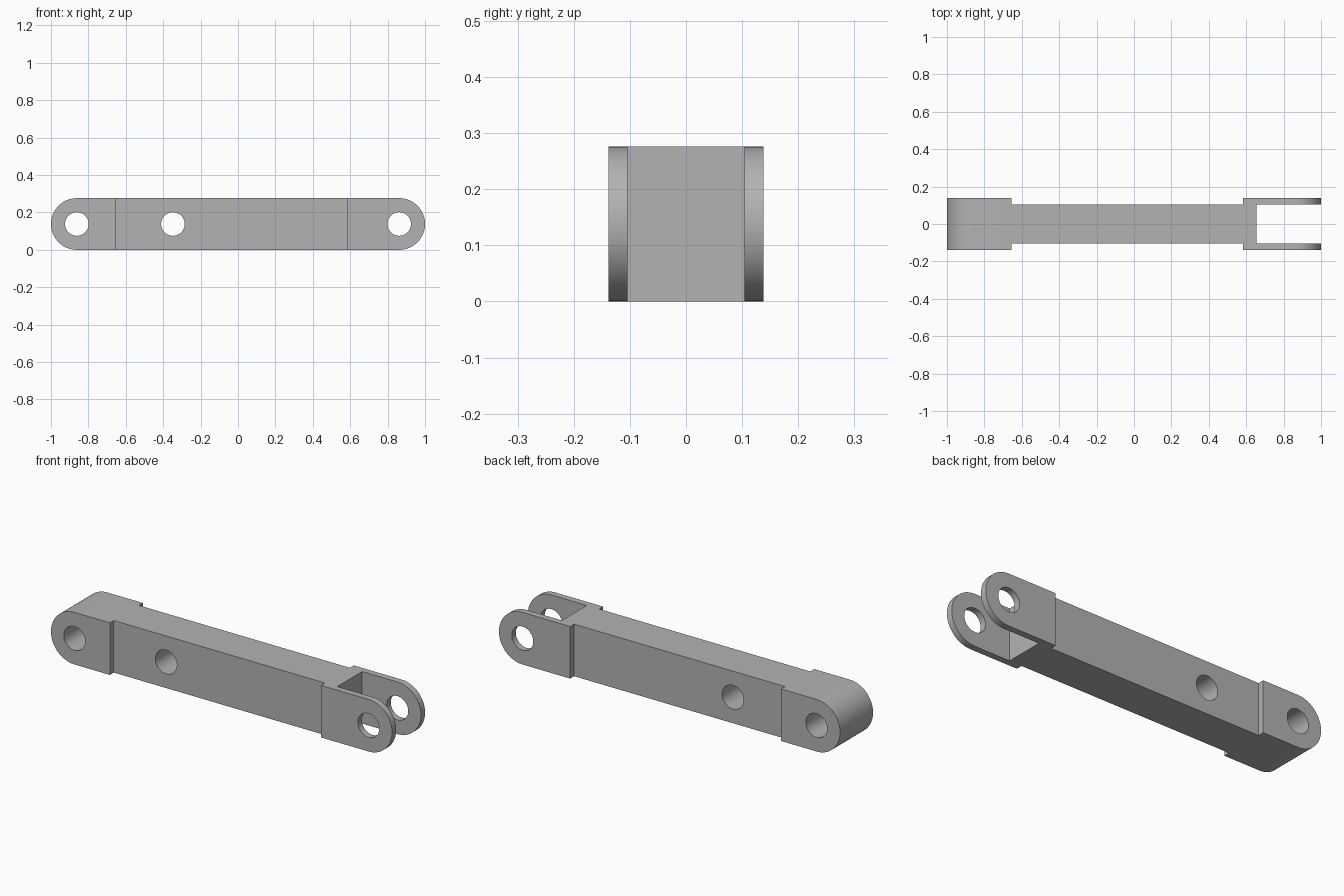
import bpy
import bmesh
import math

cube = bpy.data.objects.get("Cube")
if cube:
    bpy.data.objects.remove(cube, do_unlink=True)

R = 0.138          # half height and half depth of the ends
WEB = 0.105        # half depth of the slimmer middle
PIN_X = 1 - R      # centre of the rounded ends
HOLE_R = 0.063

steel = bpy.data.materials.new("grey_steel")
steel.use_nodes = True
COLOUR = (0.45, 0.45, 0.45, 1)
steel.diffuse_color = COLOUR
steel.node_tree.nodes["Principled BSDF"].inputs["Base Color"].default_value = COLOUR


def prism(name, outline, y0, y1):
    """Extrude an x-z outline from y0 to y1."""
    bm = bmesh.new()
    face = bm.faces.new([bm.verts.new((x, y0, z)) for x, z in outline])
    ext = bmesh.ops.extrude_face_region(bm, geom=[face])
    moved = [v for v in ext["geom"] if isinstance(v, bmesh.types.BMVert)]
    bmesh.ops.translate(bm, verts=moved, vec=(0, y1 - y0, 0))
    bmesh.ops.recalc_face_normals(bm, faces=bm.faces)
    mesh = bpy.data.meshes.new(name)
    bm.to_mesh(mesh)
    bm.free()
    mesh.materials.append(steel)
    obj = bpy.data.objects.new(name, mesh)
    bpy.context.collection.objects.link(obj)
    return obj


def arc(cx, radius, start, end, steps):
    angles = [start + (end - start) * i / steps for i in range(steps + 1)]
    return [(cx + radius * math.cos(a), R + radius * math.sin(a)) for a in angles]


def block(x0, x1):
    return [(x0, -0.1), (x1, -0.1), (x1, 0.4), (x0, 0.4)]


# Link arm with two rounded ends
half = math.pi / 2
outline = arc(PIN_X, R, -half, half, 48) + arc(-PIN_X, R, half, 3 * half, 48)
arm = prism("link_arm", outline, -R, R)

# Side recesses, fork slot and pin holes
cutters = [
    prism("front_recess_cutter", block(-0.655, 0.583), -0.3, -WEB),
    prism("back_recess_cutter", block(-0.655, 0.583), WEB, 0.3),
    prism("fork_slot_cutter", block(0.655, 1.2), -0.104, 0.104),
]
for x in (-PIN_X, -0.348, PIN_X):
    circle = arc(x, HOLE_R, 0, 2 * math.pi, 64)[:-1]
    cutters.append(prism("pin_hole_cutter", circle, -0.3, 0.3))

bpy.ops.object.select_all(action="DESELECT")
arm.select_set(True)
bpy.context.view_layer.objects.active = arm
for cutter in cutters:
    cutter.hide_render = True
    mod = arm.modifiers.new("cut", "BOOLEAN")
    mod.operation = "DIFFERENCE"
    mod.solver = "EXACT"
    mod.object = cutter
    bpy.ops.object.modifier_apply(modifier=mod.name)
    bpy.data.objects.remove(cutter, do_unlink=True)

bpy.ops.object.shade_smooth_by_angle(angle=math.radians(30))
